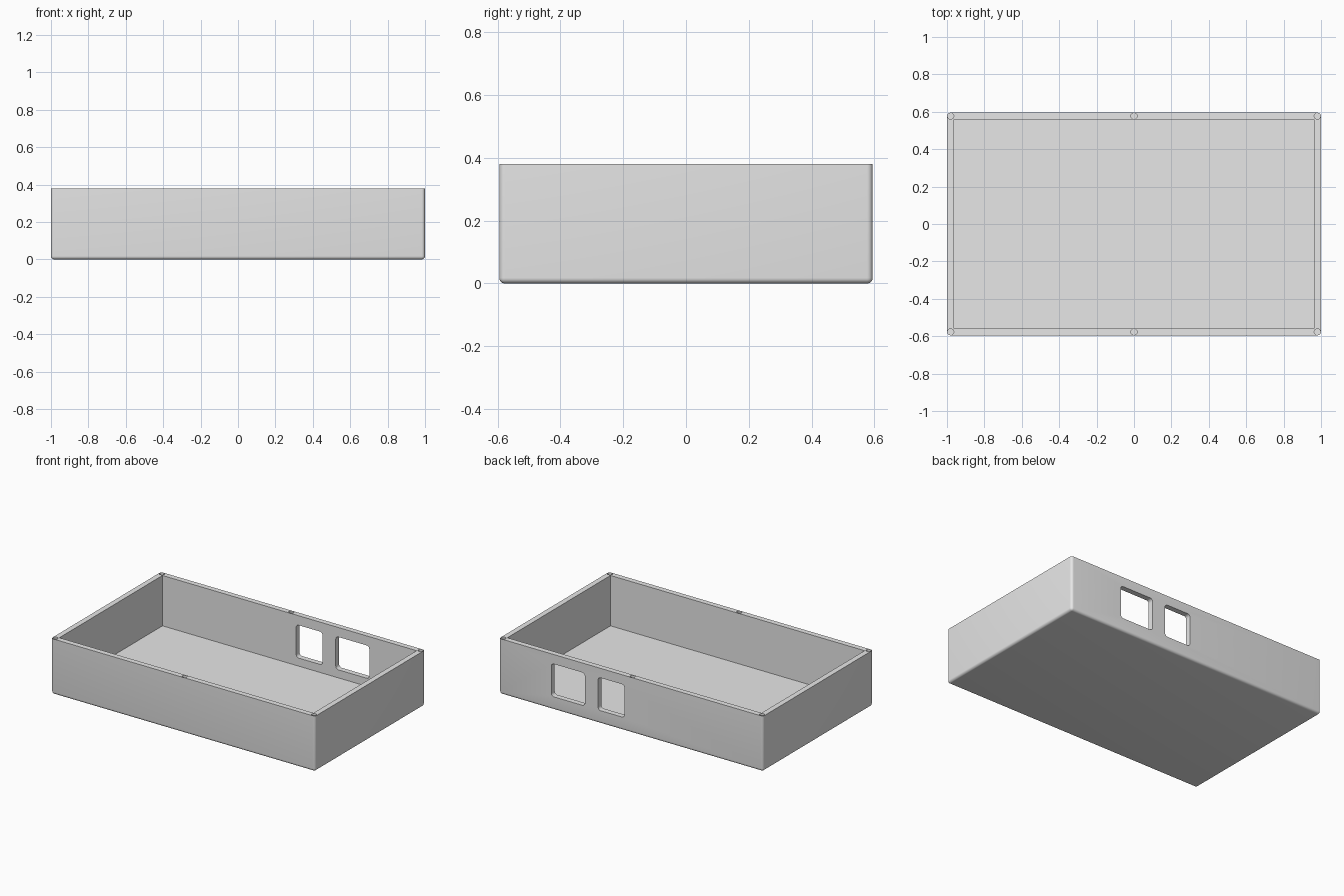
import bpy, bmesh, math
from mathutils import Matrix, Vector

if "Cube" in bpy.data.objects:
    bpy.data.objects.remove(bpy.data.objects["Cube"])

W, D, H = 1.0, 0.595, 0.38      # half width, half depth, height
WALL, FLOOR, ROUND = 0.037, 0.035, 0.018

grey = bpy.data.materials.new("light grey plastic")
grey.diffuse_color = (0.8, 0.8, 0.8, 1)
grey.use_nodes = True
grey.node_tree.nodes["Principled BSDF"].inputs["Base Color"].default_value = grey.diffuse_color


def add(name, bm):
    mesh = bpy.data.meshes.new(name)
    bm.to_mesh(mesh)
    bm.free()
    mesh.materials.append(grey)
    obj = bpy.data.objects.new(name, mesh)
    bpy.context.collection.objects.link(obj)
    return obj


def box(name, lo, hi, radius=0, rounded=None):
    """Box between two corners; edges chosen by the rule are rounded."""
    lo, hi = Vector(lo), Vector(hi)
    bm = bmesh.new()
    bmesh.ops.create_cube(bm, size=1)
    for v in bm.verts:
        v.co = (lo + hi) / 2 + v.co * (hi - lo)
    if rounded:
        bmesh.ops.bevel(bm, geom=[e for e in bm.edges if rounded(e)], offset=radius,
                        segments=6, profile=0.5, affect='EDGES')
    return add(name, bm)


def direction(e):
    return (e.verts[0].co - e.verts[1].co).normalized()


def peg(name, x, y):
    """Cutter for a screw hole in the rim."""
    bm = bmesh.new()
    bmesh.ops.create_cone(bm, cap_ends=True, segments=32, radius1=0.0165, radius2=0.0165,
                          depth=0.2, matrix=Matrix.Translation((x, y, H)))
    return add(name, bm)


# Outer shell: rounded upright and bottom edges, sharp rim
tray = box("enclosure_tray", (-W, -D, 0), (W, D, H), ROUND,
           lambda e: any(v.co.z < H / 2 for v in e.verts))

# Inside cavity
cutters = [box("cavity_cutter", (-W + WALL, -D + WALL, FLOOR), (W - WALL, D - WALL, H + 0.1))]

# Two rounded port openings in the back wall
for x0, x1 in ((0.05, 0.25), (0.35, 0.604)):
    cutters.append(box("port_cutter", (x0, D - 0.1, 0.09), (x1, D + 0.1, 0.315), 0.02,
                       lambda e: abs(direction(e).y) > 0.9))

# Screw holes at the corners and the middle of the long sides
for x in (-0.98, 0, 0.98):
    for y in (-0.577, 0.577):
        cutters.append(peg("screw_hole_cutter", x, y))

# Cut everything out of the shell
bpy.context.view_layer.objects.active = tray
tray.select_set(True)
for c in cutters:
    c.hide_render = True
    mod = tray.modifiers.new("cut", 'BOOLEAN')
    mod.operation, mod.solver, mod.object = 'DIFFERENCE', 'EXACT', c
    bpy.ops.object.modifier_apply(modifier=mod.name)
for c in cutters:
    bpy.data.objects.remove(c)

bpy.ops.object.select_all(action='DESELECT')
tray.select_set(True)
bpy.ops.object.shade_smooth_by_angle(angle=math.radians(30))
